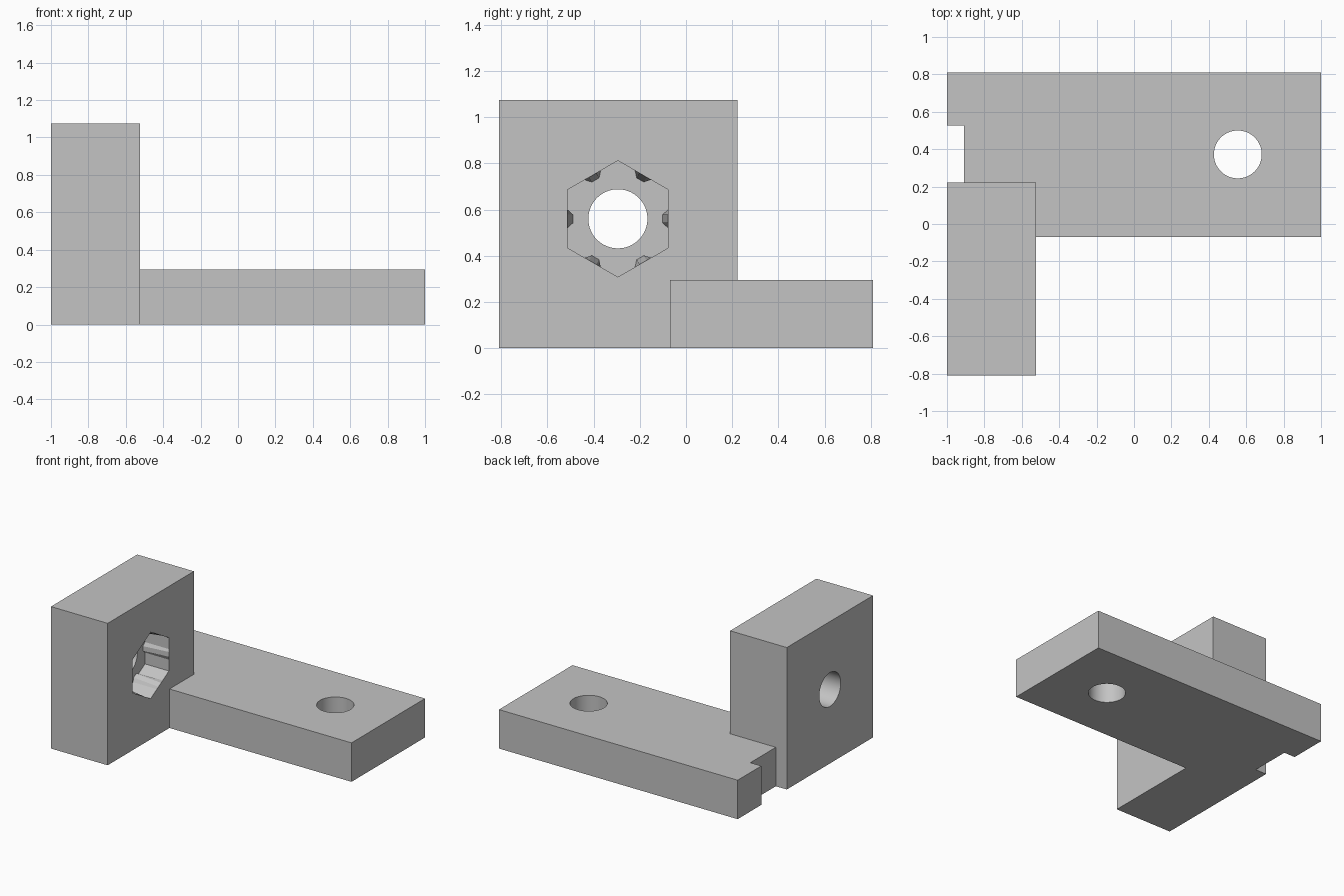
import bpy, bmesh
from math import cos, sin, pi
from mathutils import Vector, Matrix

if "Cube" in bpy.data.objects:
    bpy.data.objects.remove(bpy.data.objects["Cube"], do_unlink=True)

grey = bpy.data.materials.new("plain grey")
grey.use_nodes = True
COLOUR = (0.55, 0.55, 0.55, 1)
grey.diffuse_color = COLOUR
grey.node_tree.nodes["Principled BSDF"].inputs["Base Color"].default_value = COLOUR


def finish(name, bm):
    bmesh.ops.recalc_face_normals(bm, faces=bm.faces)
    mesh = bpy.data.meshes.new(name)
    bm.to_mesh(mesh)
    bm.free()
    mesh.materials.append(grey)
    obj = bpy.data.objects.new(name, mesh)
    bpy.context.collection.objects.link(obj)
    return obj


def box(name, low, high):
    low, high = Vector(low), Vector(high)
    bm = bmesh.new()
    matrix = Matrix.Translation((low + high) / 2) @ Matrix.Diagonal((*(high - low), 1))
    bmesh.ops.create_cube(bm, size=1, matrix=matrix)
    return finish(name, bm)


def cylinder(name, centre, radius, depth, axis="Z"):
    bm = bmesh.new()
    turn = Matrix.Rotation(pi / 2, 4, "Y") if axis == "X" else Matrix()
    bmesh.ops.create_cone(bm, cap_ends=True, segments=64, radius1=radius, radius2=radius,
                          depth=depth, matrix=Matrix.Translation(centre) @ turn)
    return finish(name, bm)


def nut_pocket(name, mouth_x, depth, centre_y, centre_z, apothem):
    """Hexagonal socket with a crush rib rising along the middle of each flat."""
    half = apothem / 3 ** 0.5
    outline = [(-half, 0), (-0.04, 0), (-0.018, 0.024), (0.018, 0.024), (0.04, 0)]
    bm = bmesh.new()
    rings = []
    for x, rise in ((mouth_x + 0.1, 0), (mouth_x, 0), (mouth_x - depth, 1)):
        ring = []
        for side in range(6):
            a = side * pi / 3
            for along, rib in outline:
                out = apothem - rib * rise
                ring.append(bm.verts.new((x, centre_y + out * cos(a) - along * sin(a),
                                          centre_z + out * sin(a) + along * cos(a))))
        rings.append(ring)
    for near, far in zip(rings, rings[1:]):
        for i in range(len(near)):
            j = (i + 1) % len(near)
            bm.faces.new((near[i], near[j], far[j], far[i]))
    bm.faces.new(rings[0])
    bm.faces.new(rings[-1])
    return finish(name, bm)


def combine(target, tool, operation):
    mod = target.modifiers.new(operation.lower(), "BOOLEAN")
    mod.operation, mod.object, mod.solver = operation, tool, "EXACT"
    bpy.context.view_layer.objects.active = target
    bpy.ops.object.modifier_apply(modifier=mod.name)
    bpy.data.objects.remove(tool, do_unlink=True)


# Flat foot with a mounting hole and a notch in its outer end
bracket = box("bracket", (-1, -0.07, 0), (1, 0.81, 0.295))
combine(bracket, box("notch", (-1.1, 0.1, -0.1), (-0.908, 0.527, 0.4)), "DIFFERENCE")
combine(bracket, cylinder("foot_hole", (0.555, 0.372, 0.15), 0.128, 1), "DIFFERENCE")

# Upright block joined to the foot
combine(bracket, box("upright", (-1, -0.81, 0), (-0.525, 0.222, 1.075)), "UNION")

# Bolt hole and nut socket through the upright
Y, Z = -0.295, 0.56
combine(bracket, cylinder("bolt_hole", (-0.76, Y, Z), 0.128, 1, "X"), "DIFFERENCE")
combine(bracket, nut_pocket("nut_pocket", -0.525, 0.2, Y, Z, 0.218), "DIFFERENCE")

# Smooth hole walls, crisp edges elsewhere
bpy.ops.object.select_all(action="DESELECT")
bracket.select_set(True)
bpy.context.view_layer.objects.active = bracket
bpy.ops.object.shade_smooth_by_angle(angle=pi / 9)
